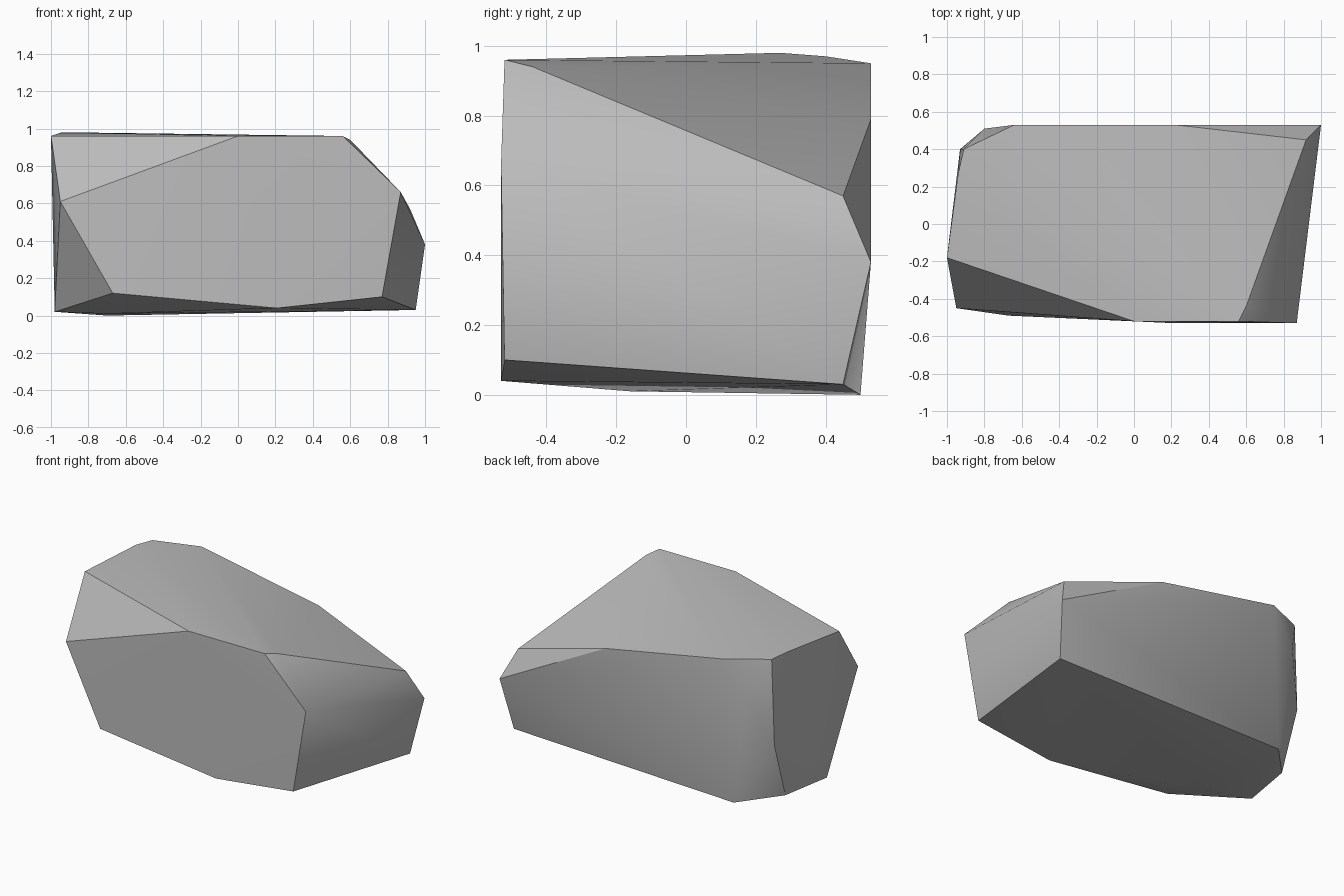
import bpy
import bmesh
import math

# Remove the default object
default_cube = bpy.data.objects.get("Cube")
if default_cube:
    bpy.data.objects.remove(default_cube, do_unlink=True)


def make_material(name, colour):
    material = bpy.data.materials.new(name)
    material.use_nodes = True
    material.diffuse_color = colour
    shader = next(n for n in material.node_tree.nodes if n.type == "BSDF_PRINCIPLED")
    shader.inputs["Base Color"].default_value = colour
    return material


def chiselled_hull(name, corner_groups, material):
    """Wrap the corners in a convex skin, tidied of leftover geometry."""
    bm = bmesh.new()
    for corners in corner_groups.values():
        for corner in corners:
            bm.verts.new(corner)
    result = bmesh.ops.convex_hull(bm, input=bm.verts[:])
    leftovers = {g for key in ("geom_interior", "geom_unused") for g in result[key]
                 if isinstance(g, bmesh.types.BMVert)}
    bmesh.ops.delete(bm, geom=list(leftovers), context="VERTS")
    bmesh.ops.recalc_face_normals(bm, faces=bm.faces[:])

    mesh = bpy.data.meshes.new(name)
    bm.to_mesh(mesh)
    bm.free()
    mesh.materials.append(material)
    obj = bpy.data.objects.new(name, mesh)
    bpy.context.collection.objects.link(obj)
    return obj


# Corners of the boulder, grouped by the facet they bound
boulder_corners = {
    "front_face": [(-.95, -.45, .61), (0, -.52, .96), (.56, -.52, .96),
                   (.87, -.53, .66), (.77, -.52, .1), (.21, -.53, .04),
                   (-.67, -.49, .12)],
    "top_rim": [(-1, -.18, .96), (-.94, .27, .98), (-.91, .4, .97),
                (-.64, .53, .95), (.22, .53, .79), (.6, -.44, .94)],
    "left_end": [(.92, .45, .57), (1, .53, .38), (.95, .45, .03)],
    "back_right_corner": [(-.8, .51, .72), (-.93, .4, .4)],
    "underside": [(-.98, -.08, .02), (-.92, .27, .02), (-.7, .5, 0),
                  (-.7, -.16, .01)],
}

stone_grey = make_material("stone grey", (.5, .5, .5, 1))
boulder = chiselled_hull("boulder", boulder_corners, stone_grey)

# Soft facets with crisp main edges
bpy.ops.object.select_all(action="DESELECT")
boulder.select_set(True)
bpy.context.view_layer.objects.active = boulder
bpy.ops.object.shade_smooth_by_angle(angle=math.radians(30))
